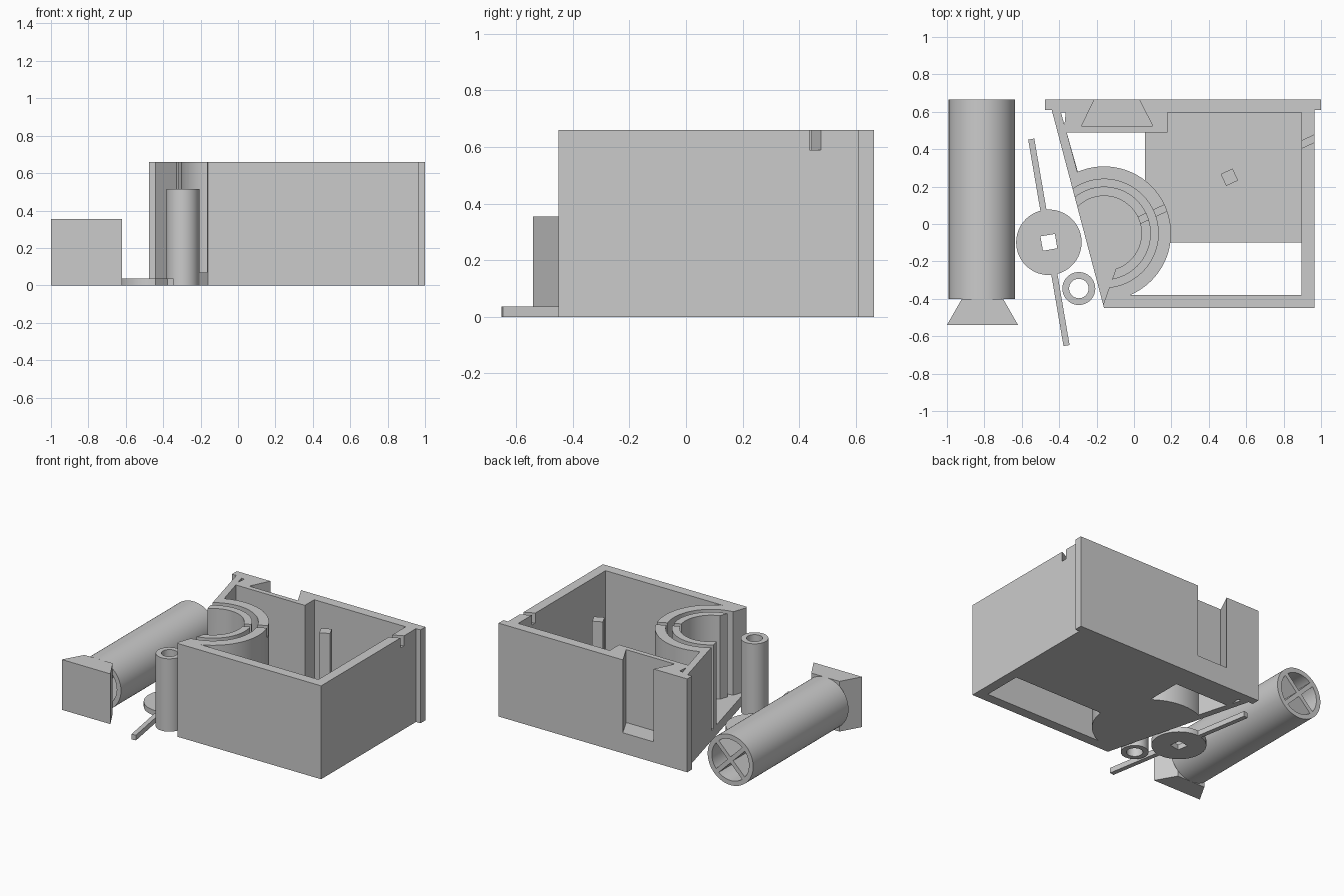
import bpy, bmesh, math
from mathutils import Matrix

if "Cube" in bpy.data.objects:
    bpy.data.objects.remove(bpy.data.objects["Cube"], do_unlink=True)

grey = bpy.data.materials.new("light_grey")
grey.use_nodes = True
COLOUR = (0.6, 0.6, 0.6, 1)
grey.diffuse_color = COLOUR
grey.node_tree.nodes["Principled BSDF"].inputs["Base Color"].default_value = COLOUR


def prism(name, points, z0, z1, matrix=Matrix()):
    """Extrude a flat outline between two heights."""
    bm = bmesh.new()
    face = bm.faces.new([bm.verts.new((x, y, z0)) for x, y in points])
    top = bmesh.ops.extrude_face_region(bm, geom=[face])["geom"]
    verts = [v for v in top if isinstance(v, bmesh.types.BMVert)]
    bmesh.ops.translate(bm, vec=(0, 0, z1 - z0), verts=verts)
    bmesh.ops.transform(bm, matrix=matrix, verts=bm.verts)
    bmesh.ops.recalc_face_normals(bm, faces=bm.faces)
    mesh = bpy.data.meshes.new(name)
    bm.to_mesh(mesh)
    bm.free()
    mesh.materials.append(grey)
    obj = bpy.data.objects.new(name, mesh)
    bpy.context.collection.objects.link(obj)
    return obj


def circle(x, y, r, n=72):
    steps = [2 * math.pi * i / n for i in range(n)]
    return [(x + r * math.cos(a), y + r * math.sin(a)) for a in steps]


def rect(x, y, w, h, degrees=0):
    c, s = math.cos(math.radians(degrees)), math.sin(math.radians(degrees))
    corners = [(-w / 2, -h / 2), (w / 2, -h / 2), (w / 2, h / 2), (-w / 2, h / 2)]
    return [(x + u * c - v * s, y + u * s + v * c) for u, v in corners]


def combine(target, tool, operation):
    """Apply a boolean and discard the tool."""
    tool.hide_render = True
    mod = target.modifiers.new("boolean", "BOOLEAN")
    mod.operation, mod.solver, mod.object = operation, "EXACT", tool
    bpy.context.view_layer.objects.active = target
    bpy.ops.object.modifier_apply(modifier=mod.name)
    bpy.data.objects.remove(tool, do_unlink=True)


def cut(target, points, z0, z1, matrix=Matrix()):
    combine(target, prism("cutter", points, z0, z1, matrix), "DIFFERENCE")


def add(target, points, z0, z1, matrix=Matrix()):
    combine(target, prism("addition", points, z0, z1, matrix), "UNION")


H, FLOOR, OVER = 0.66, 0.07, 0.9
CX, CY = -0.16, -0.05

# Housing with a slanted side and a wider back plate
outline = [(-0.16, -0.45), (0.965, -0.45), (0.965, 0.61), (1, 0.61),
           (1, 0.665), (-0.475, 0.665), (-0.475, 0.61), (-0.44, 0.61)]
housing = prism("housing", outline, 0, H)
cavity = [(-0.36, 0.49), (0.18, 0.49), (0.18, 0.595),
          (0.895, 0.595), (0.895, -0.38), (-0.125, -0.38)]
cut(housing, cavity, FLOOR, OVER)

# Floor openings
cut(housing, [(-0.04, -0.38), (0.895, -0.38), (0.895, -0.1), (-0.04, -0.1)], -0.1, 0.3)
cut(housing, [(-0.36, 0.49), (0.06, 0.49), (0.06, 0.2), (-0.278, 0.2)], -0.1, 0.3)
cut(housing, [(-0.39, 0.595), (-0.365, 0.595), (-0.372, 0.53)], -0.1, OVER)

# Round socket, trimmed by the slanted side
socket = prism("socket", circle(CX, CY, 0.358), 0, H)
combine(socket, prism("trim", outline, -0.1, OVER), "INTERSECT")
combine(housing, socket, "UNION")
cut(housing, circle(CX, CY, 0.2), FLOOR, OVER)
groove = prism("groove", circle(CX, CY, 0.29), FLOOR, OVER)
cut(groove, circle(CX, CY, 0.25), -0.1, 1)
combine(housing, groove, "DIFFERENCE")
cut(housing, [(-0.168, -0.44), (-0.09, -0.22), (-0.5, -0.22), (-0.5, -0.44)], FLOOR, OVER)

# Dovetail slot in the back, and a wire slot across socket and side wall
cut(housing, [(-0.28, 0.525), (0.1, 0.525), (0.02, 0.68), (-0.205, 0.68)], 0.145, OVER)
cut(housing, rect(0.5, 0.24, 1.15, 0.036, 25), 0.59, OVER)

# Post on the floor
add(housing, rect(0.51, 0.25, 0.07, 0.07, 25), 0.03, H)

# Lying tube with a cross divider
lie = Matrix.Translation((-0.813, 0, 0.178)) @ Matrix.Rotation(math.pi / 2, 4, "X")
tube = prism("tube", circle(0, 0, 0.178), -0.665, 0.40, lie)
cut(tube, circle(0, 0, 0.145), -0.8, 0.6, lie)
for angle in (45, 135):
    add(tube, rect(0, 0, 0.31, 0.03, angle), -0.665, 0.40, lie)

# Dovetail peg at the end of the tube
peg = prism("dovetail_peg", [(-1, -0.54), (-0.62, -0.54), (-0.7, -0.4), (-0.92, -0.4)], 0, 0.355)

# Flat disc with a long arm and a square hole
disc = prism("disc_with_arms", circle(-0.455, -0.098, 0.175), 0, 0.037)
add(disc, rect(-0.455, -0.098, 0.033, 1.12, 9.7), 0, 0.037)
cut(disc, rect(-0.455, -0.098, 0.078, 0.078, 9.7), -0.1, 0.2)

# Upright sleeve
sleeve = prism("sleeve", circle(-0.295, -0.345, 0.088), 0, 0.515)
cut(sleeve, circle(-0.295, -0.345, 0.052), -0.1, OVER)

# Smooth curved faces, crisp edges
bpy.ops.object.select_all(action="DESELECT")
for part in (housing, tube, peg, disc, sleeve):
    part.select_set(True)
bpy.context.view_layer.objects.active = housing
bpy.ops.object.shade_smooth_by_angle(angle=math.radians(30))
